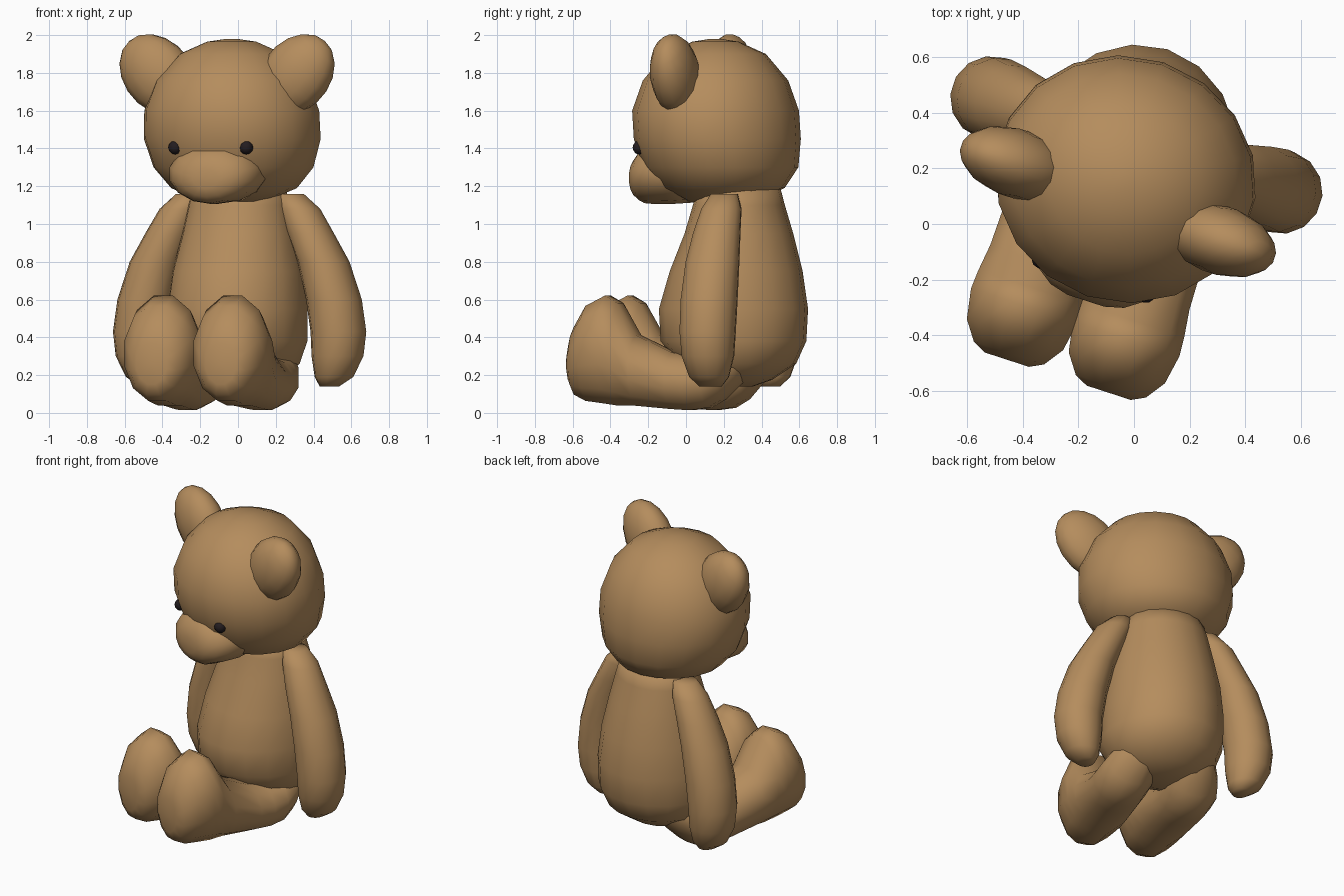
import bpy, bmesh, math
from mathutils import Matrix

if "Cube" in bpy.data.objects:
    bpy.data.objects.remove(bpy.data.objects["Cube"])


def material(name, rgb):
    m = bpy.data.materials.new(name)
    m.diffuse_color = (*rgb, 1)
    m.use_nodes = True
    m.node_tree.nodes["Principled BSDF"].inputs["Base Color"].default_value = m.diffuse_color
    return m


FUR = material("tan fur", (0.46, 0.265, 0.11))
DARK = material("dark eye", (0.017, 0.012, 0.014))
# The whole toy is turned a little to its right
PLACE = Matrix.Translation((0.007, 0.28, 0)) @ Matrix.Rotation(math.radians(-18), 4, 'Z')


def finish(name, bm, mat):
    bm.transform(PLACE)
    bmesh.ops.recalc_face_normals(bm, faces=bm.faces)
    me = bpy.data.meshes.new(name)
    bm.to_mesh(me)
    bm.free()
    me.materials.append(mat)
    for p in me.polygons:
        p.use_smooth = True
    ob = bpy.data.objects.new(name, me)
    bpy.context.collection.objects.link(ob)


def loft(name, rings, axis='z', sides=14):
    """Skin elliptical rings (x, y, z, width radius, other radius)."""
    bm = bmesh.new()
    loops = []
    for x, y, z, a, b in rings:
        loop = []
        for i in range(sides):
            t = math.tau * (i + 0.5) / sides
            u, v = 1.02 * a * math.cos(t), 1.02 * b * math.sin(t)
            loop.append(bm.verts.new((x + u, y + v, z) if axis == 'z' else (x + u, y, z + v)))
        loops.append(loop)
    for p, q in zip(loops, loops[1:]):
        for i in range(sides):
            j = (i + 1) % sides
            bm.faces.new((p[i], p[j], q[j], q[i]))
    # rounded ends: fan to the ring centre
    for loop, r in ((loops[0], rings[0]), (loops[-1], rings[-1])):
        c = bm.verts.new(r[:3])
        for i in range(sides):
            bm.faces.new((loop[i], loop[(i + 1) % sides], c))
    finish(name, bm, FUR)


def ball(name, loc, size, mat, tilt=0, segs=14, rings=9):
    bm = bmesh.new()
    bmesh.ops.create_uvsphere(bm, u_segments=segs, v_segments=rings, radius=1)
    bm.transform(Matrix.Translation(loc) @ Matrix.Rotation(tilt, 4, 'Y')
                 @ Matrix.Diagonal((*size, 1)))
    finish(name, bm, mat)


# Pear-shaped body with neck
loft("body", [(0, -.03, .14, .10, .10), (0, -.02, .175, .21, .19), (0, -.01, .26, .32, .305),
              (0, -.03, .38, .365, .38), (0, -.03, .55, .365, .39), (0, -.015, .75, .345, .345),
              (0, 0, .95, .30, .28), (0, 0, 1.1, .27, .235), (0, 0, 1.2, .24, .21)], sides=18)

# Head, fuller low at the back
loft("head", [(0, -.1, 1.12, .17, .17), (0, -.09, 1.19, .33, .32), (0, -.1, 1.3, .42, .40),
              (0, -.12, 1.45, .465, .43), (0, -.13, 1.6, .46, .43), (0, -.13, 1.76, .40, .375),
              (0, -.13, 1.9, .275, .26), (0, -.13, 1.965, .13, .12), (0, -.13, 1.98, .03, .03)], sides=18)

# Broad muzzle reaching up to the eyes
loft("muzzle", [(0, -.585, 1.24, .07, .05), (0, -.567, 1.245, .14, .10), (0, -.525, 1.255, .20, .142),
                (0, -.46, 1.265, .24, .157), (0, -.36, 1.27, .26, .16), (0, -.2, 1.27, .22, .15)],
     axis='y')

for s, side in ((-1, "left"), (1, "right")):
    # Ears and eyes
    ball(side + "_ear", (s * .39, -.21 - s * .018, 1.79), (.185, .125, .24), FUR, s * math.radians(42))
    ball(side + "_eye", (s * .198, -.49, 1.405), (.037, .037, .037), DARK, 0, 10, 6)

    # Hanging arm, thicker towards the paw
    loft(side + "_arm", [(s * x, y, z, a, b) for x, y, z, a, b in (
        (.50, .005, .14, .05, .06), (.525, .005, .19, .10, .105), (.545, .005, .3, .135, .138),
        (.55, .005, .43, .145, .148), (.525, .005, .6, .145, .15), (.467, .005, .8, .135, .142),
        (.395, .005, .95, .122, .125), (.33, .01, 1.08, .11, .105), (.28, .01, 1.16, .07, .07))])

    # Leg lying forward from the hip, ending in an upright foot
    loft(side + "_leg", [(s * x - .012, y, z, a, b) for x, y, z, a, b in (
        (.15, .13, .32, .08, .07), (.18, .06, .265, .12, .115), (.2, -.02, .205, .15, .135),
        (.21, -.1, .17, .165, .145), (.21, -.2, .16, .168, .148), (.205, -.3, .17, .17, .152),
        (.195, -.5, .225, .185, .19), (.193, -.6, .31, .2, .275), (.193, -.67, .335, .205, .29),
        (.193, -.78, .315, .185, .255), (.193, -.85, .275, .135, .18), (.193, -.875, .26, .085, .11))],
         axis='y', sides=12)
